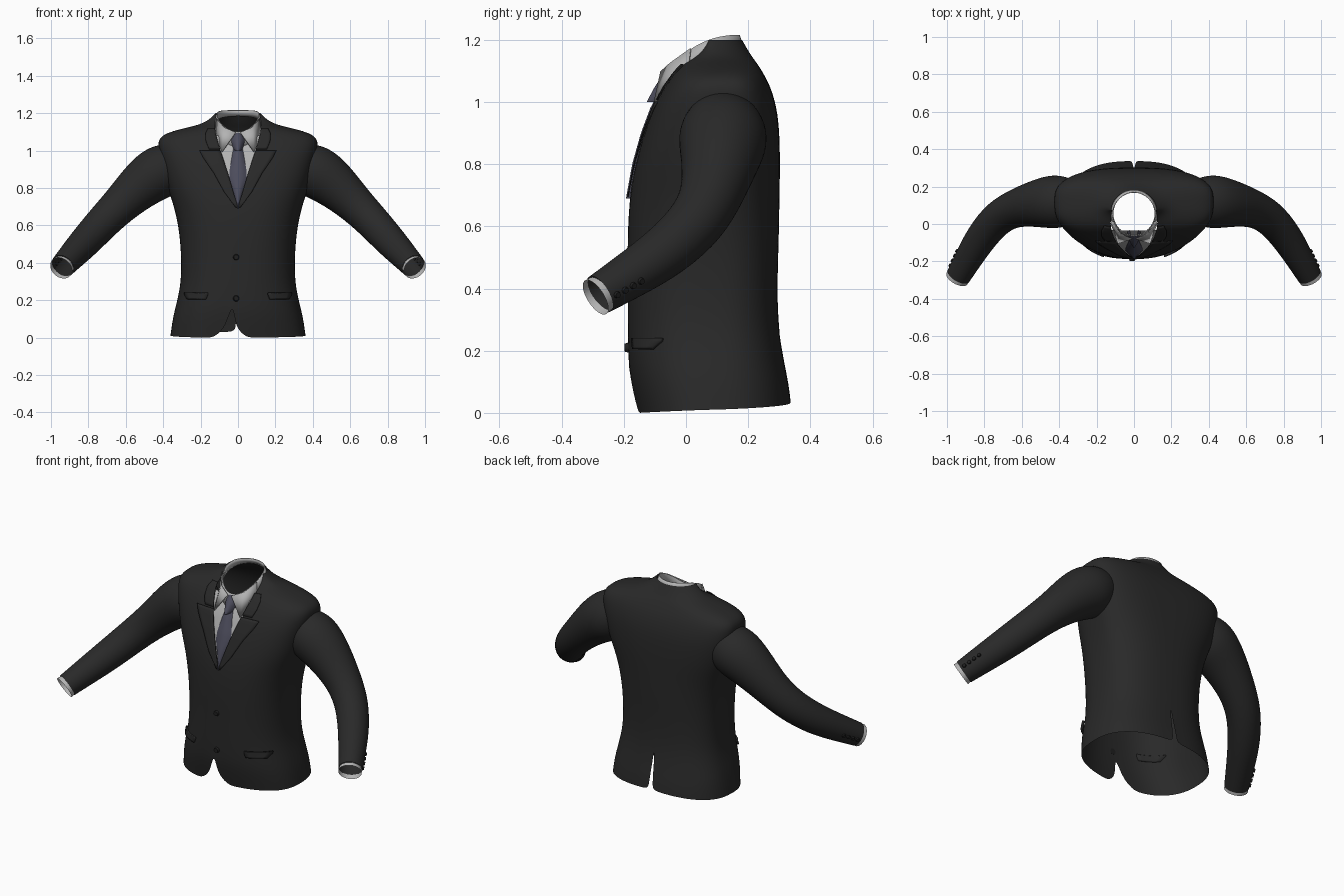
import bpy, bmesh, math
from mathutils import Vector

cube = bpy.data.objects.get("Cube")
if cube:
    bpy.data.objects.remove(cube, do_unlink=True)


def material(name, r, g, b):
    m = bpy.data.materials.new(name)
    m.use_nodes = True
    m.diffuse_color = (r, g, b, 1)
    node = next(n for n in m.node_tree.nodes if n.type == 'BSDF_PRINCIPLED')
    node.inputs["Base Color"].default_value = (r, g, b, 1)
    node.inputs["Roughness"].default_value = 0.8
    return m


COAT = material("charcoal cloth", 0.022, 0.022, 0.022)
SHIRT = material("light grey shirt", 0.45, 0.45, 0.45)
TIE = material("slate blue tie", 0.075, 0.075, 0.11)
BUTTON = material("black button", 0.014, 0.014, 0.014)


def make(name, bm, mat, mirror=True, subdiv=0, thick=0):
    bmesh.ops.recalc_face_normals(bm, faces=bm.faces)
    me = bpy.data.meshes.new(name)
    bm.to_mesh(me)
    bm.free()
    me.materials.append(mat)
    for p in me.polygons:
        p.use_smooth = True
    ob = bpy.data.objects.new(name, me)
    bpy.context.collection.objects.link(ob)
    if mirror:
        ob.modifiers.new("mirror", 'MIRROR')
    if thick:
        s = ob.modifiers.new("thickness", 'SOLIDIFY')
        s.thickness, s.offset = thick, 0
    if subdiv:
        s = ob.modifiers.new("smooth", 'SUBSURF')
        s.levels = s.render_levels = subdiv
    return ob


def loft(rows, closed=False, bm=None):
    """Join rows of points with quads."""
    bm = bm or bmesh.new()
    vs = [[bm.verts.new(p) for p in row] for row in rows]
    n = len(vs[0])
    for a, b in zip(vs, vs[1:]):
        for i in range(n if closed else n - 1):
            j = (i + 1) % n
            bm.faces.new((a[i], a[j], b[j], b[i]))
    return bm


# Jacket body rows: height, half width, front y, back y, side y,
# front gap, vent gap, squareness (1 is an ellipse, less is boxier)
BODY = [
    (0.00, .362, -.155, .337, .09, .085, .016, .8),
    (0.05, .356, -.166, .333, .09, .034, .012, .8),
    (0.11, .347, -.178, .326, .09, .017, .009, .8),
    (0.17, .333, -.186, .314, .09, 0, .006, .8),
    (0.28, .306, -.188, .296, .09, 0, 0, .8),
    (0.42, .303, -.188, .294, .09, 0, 0, .8),
    (0.56, .313, -.189, .299, .09, 0, 0, .8),
    (0.69, .338, -.183, .301, .10, 0, 0, .78),
    (0.80, .378, -.163, .303, .11, .033, 0, .72),
    (0.90, .402, -.135, .301, .12, .062, 0, .68),
    (0.98, .42, -.105, .293, .12, .090, 0, .66),
    (1.05, .432, -.068, .272, .12, .110, 0, .66),
    (1.09, .40, -.040, .25, .12, .121, 0, .7),
    (1.12, .29, -.018, .232, .115, .125, 0, .8),
    (1.14, .198, .010, .216, .11, .124, 0, .9),
    (1.17, .150, .040, .197, .09, .121, 0, 1),
    (1.20, .120, .07, .18, .075, .115, 0, 1),
]


def body_at(z):
    for a, b in zip(BODY, BODY[1:]):
        if z <= b[0]:
            t = (z - a[0]) / (b[0] - a[0])
            return [p + (q - p) * t for p, q in zip(a, b)]
    return BODY[-1]


def chest_y(x, z):
    """Front surface of the jacket body."""
    _, w, yf, _, cy, _, _, power = body_at(z)
    k = max(0, 1 - min(1, abs(x) / w) ** (2 / power))
    return cy - (cy - yf) * k ** (power / 2)


def body_row(side, z, w, yf, yb, cy, gap, vent, power, n=22):
    start = math.asin((gap / w) ** (1 / power))
    end = math.pi - math.asin((vent / w) ** (1 / power))
    pts = []
    for i in range(n + 1):
        a = start + (end - start) * i / n
        c = math.cos(a)
        depth = (cy - yf) if c > 0 else (yb - cy)
        x = w * max(0, math.sin(a)) ** power if a < math.pi else 0
        y = cy - math.copysign(abs(c) ** power, c) * depth
        lift = 0.032 * max(0, 1 - z / 0.12) * (i / n) ** 1.5
        # The front edges swing to the wearer's right below the buttons
        swing = 0.045 * max(0, 1 - 2 * z) * max(0, c) ** 4
        pts.append((side * x - swing, y, z + lift))
    return pts


body = loft([body_row(1, *r) for r in BODY])
loft([body_row(-1, *r) for r in BODY], bm=body)
bmesh.ops.remove_doubles(body, verts=body.verts, dist=.0005)
make("jacket_body", body, COAT, mirror=False, subdiv=2)


def drape(name, rows, mat, near, far, thick=0, fine=3, cols=5):
    """Panel laid on the chest; rows are height, inner x, outer x."""
    dense = []
    for a, b in zip(rows, rows[1:]):
        dense += [[p + (q - p) * k / fine for p, q in zip(a, b)] for k in range(fine)]
    dense.append(rows[-1])
    pts = []
    for z, x0, x1 in dense:
        line = []
        for i in range(cols + 1):
            t = i / cols
            x = x0 + (x1 - x0) * t
            line.append((x, chest_y(x, z) + near + (far - near) * t ** 2, z))
        pts.append(line)
    return make(name, loft(pts), mat, thick=thick)


# Lapels and jacket collar
drape("lapels", [(.695, 0, .012), (.78, .025, .075), (.88, .054, .13),
                 (.96, .08, .185), (1.0, .093, .205)], COAT, -.005, -.005, .004)
drape("jacket_collar", [(1.008, .096, .155), (1.05, .108, .172),
                        (1.09, .119, .175), (1.12, .123, .16)], COAT, -.005, -.004, .004)

# Pocket flaps
drape("pocket_flaps", [(.205, .17, .27), (.23, .16, .285), (.24, .16, .285)],
      COAT, -.005, -.012, .012)

# Shirt front and tie
drape("shirt_front", [(.67, 0, .02), (.80, 0, .05), (.90, 0, .08),
                      (.98, 0, .108), (1.08, 0, .13)], SHIRT, .012, .014)
drape("tie_blade", [(.69, 0, .003), (.78, 0, .028), (.85, 0, .047), (.89, 0, .046),
                    (.96, 0, .034), (1.02, 0, .023)], TIE, -.010, .008)
drape("tie_knot", [(1.0, 0, .018), (1.012, 0, .026), (1.06, 0, .038),
                   (1.085, 0, .034), (1.095, 0, .025)], TIE, -.032, .004)

# Shirt collar: tilted band round the neck
SIDES = 40
band = []
for drop, grow in ((0, 0), (.5, .005), (1, .012)):
    ring = []
    for i in range(SIDES):
        a = 2 * math.pi * i / SIDES
        f = (1 + math.cos(a)) / 2
        ring.append(((.113 + grow) * math.sin(a),
                     .055 - (.115 + grow) * math.cos(a),
                     1.215 - .115 * f ** 2.3 - drop * (.03 + .05 * f)))
    band.append(ring)
make("shirt_collar_band", loft(band, True), SHIRT, mirror=False, thick=.006)

# Folded collar points
bm = bmesh.new()
a, b, c, d, e = [bm.verts.new(p) for p in (
    (.012, -.08, 1.097), (.075, -.05, 1.125), (.115, .015, 1.172),
    (.123, .005, 1.08), (.085, -.103, .993))]
bm.faces.new((a, b, e))
bm.faces.new((b, c, d, e))
make("shirt_collar_points", bm, SHIRT, thick=.006)


def tube(name, path, mat, subdiv, sides=18):
    pts = [Vector(p[:3]) for p in path]
    rings = []
    for i, p in enumerate(pts):
        way = pts[min(i + 1, len(pts) - 1)] - pts[max(i - 1, 0)]
        q = way.to_track_quat('Z', 'Y')
        r = path[i][3]
        rings.append([p + q @ Vector((r * math.cos(2 * math.pi * k / sides),
                                      r * math.sin(2 * math.pi * k / sides), 0))
                      for k in range(sides)])
    return make(name, loft(rings, True), mat, subdiv=subdiv)


# Sleeves with narrow shirt cuffs
tube("sleeves", [(.28, .12, .945, .095), (.36, .12, .915, .135), (.43, .12, .88, .148),
                 (.515, .11, .82, .130), (.62, .09, .72, .105), (.72, .045, .62, .095),
                 (.81, -.06, .52, .088), (.88, -.175, .445, .077),
                 (.938, -.277, .382, .067)], COAT, 2)
tube("shirt_cuffs", [(.936, -.273, .384, .063), (.94, -.28, .379, .064),
                     (.946, -.291, .372, .065)], SHIRT, 1)


def button(name, spot, facing, radius, mirror):
    bm = bmesh.new()
    bmesh.ops.create_cone(bm, cap_ends=True, segments=16, radius1=radius,
                          radius2=radius * .75, depth=radius * .8)
    q = Vector(facing).to_track_quat('Z', 'Y')
    for v in bm.verts:
        v.co = q @ v.co + Vector(spot)
    ob = make(name, bm, BUTTON, mirror=mirror)
    for p in ob.data.polygons:
        p.use_smooth = False


# Front and sleeve buttons
for label, z in (("upper", .43), ("lower", .21)):
    button(label + "_front_button", (-.01, chest_y(0, z) - .004, z), (0, -1, 0), .017, False)
out = Vector((.8, .55, -.2)).normalized()
for i in range(4):
    t = .1 + .24 * i
    axis = Vector((.88, -.175, .445)).lerp(Vector((.938, -.277, .382)), t)
    button("sleeve_buttons_%d" % (i + 1), axis + out * (.077 - .009 * t), out, .012, True)
